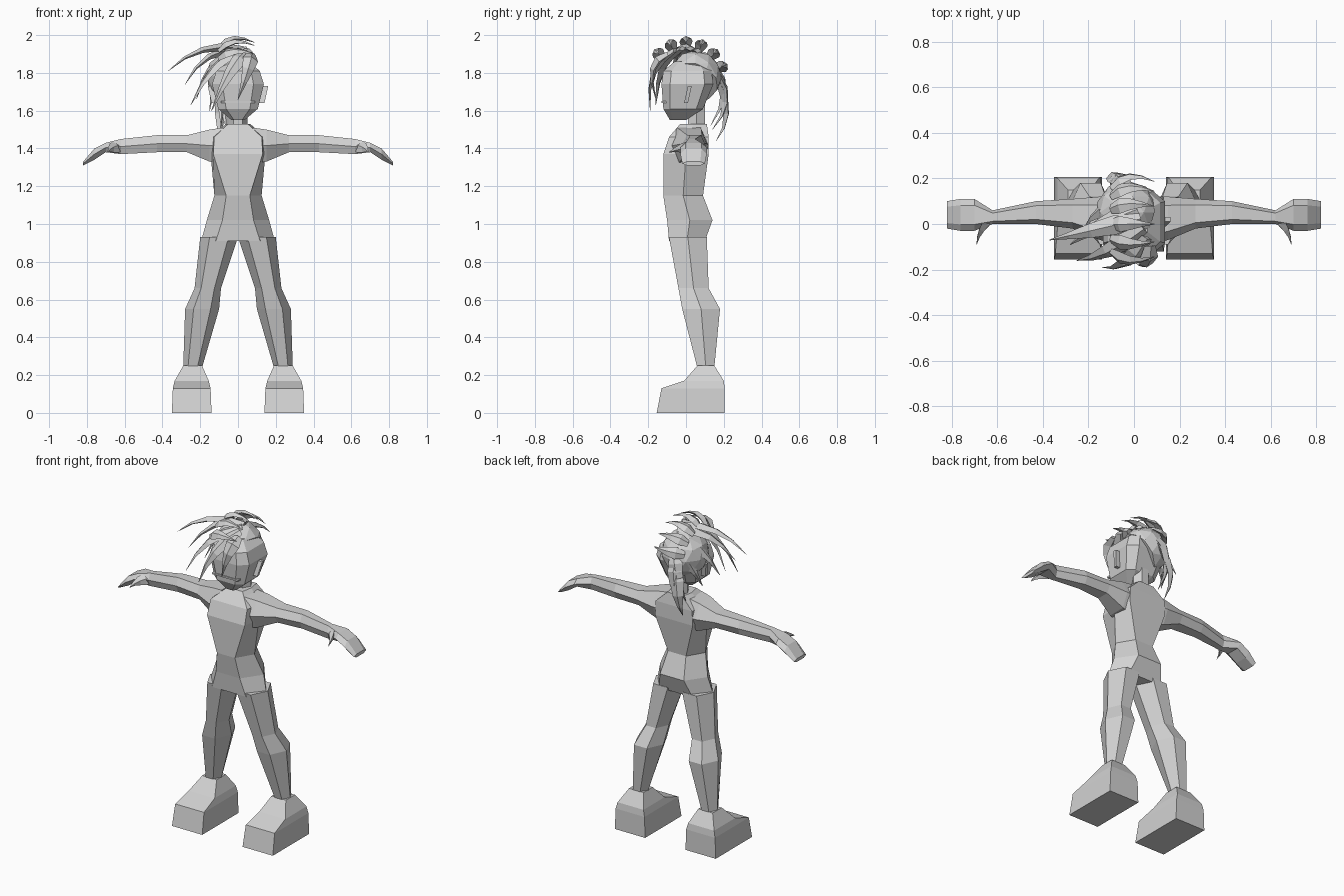
import bpy, bmesh
from math import sin, cos
from mathutils import Vector

cube = bpy.data.objects.get("Cube")
if cube:
    bpy.data.objects.remove(cube, do_unlink=True)

shade = (0.65, 0.65, 0.65, 1)
grey = bpy.data.materials.new("plain_grey")
grey.use_nodes = True
grey.diffuse_color = shade
grey.node_tree.nodes["Principled BSDF"].inputs["Base Color"].default_value = shade


def finish(name, bm, mirror=False):
    """Turn a bmesh into a flat-shaded object, optionally mirrored across x."""
    bmesh.ops.recalc_face_normals(bm, faces=bm.faces)
    mesh = bpy.data.meshes.new(name)
    bm.to_mesh(mesh)
    bm.free()
    mesh.materials.append(grey)
    obj = bpy.data.objects.new(name, mesh)
    bpy.context.collection.objects.link(obj)
    if mirror:
        modifier = obj.modifiers.new("mirror", 'MIRROR')
        modifier.use_mirror_merge = False


def loft(name, rings, mirror=False):
    """Skin a list of equal-sized rings and cap both ends."""
    bm = bmesh.new()
    loops = [[bm.verts.new(point) for point in ring] for ring in rings]
    for lower, upper in zip(loops, loops[1:]):
        for i in range(len(lower)):
            bm.faces.new((lower[i - 1], lower[i], upper[i], upper[i - 1]))
    bm.faces.new(loops[0])
    bm.faces.new(loops[-1])
    finish(name, bm, mirror)


def hexagon(z, half, front, back, middle=0, flat=0.5):
    """Level ring with a flat front and back and one edge on each side."""
    edge = (front + back) / 2
    inner = half * flat
    return [(middle - inner, front, z), (middle + inner, front, z), (middle + half, edge, z),
            (middle + inner, back, z), (middle - inner, back, z), (middle - half, edge, z)]


def octagon(z, half, front, back):
    """Level ring with cut corners."""
    centre, depth, inner = (front + back) / 2, (back - front) / 3, half * 0.6
    near, far = centre - depth, centre + depth
    return [(-inner, front, z), (inner, front, z), (half, near, z), (half, far, z),
            (inner, back, z), (-inner, back, z), (-half, far, z), (-half, near, z)]


def rectangle(z, middle, half, front, back):
    left, right = middle + half, middle - half
    return [(right, front, z), (left, front, z), (left, back, z), (right, back, z)]


def arm_ring(x, front, back, bottom, top):
    """Six-sided upright ring facing along the arm."""
    edge, inset = (bottom + top) / 2, (back - front) / 5
    return [(x, front, edge), (x, front + inset, top), (x, back - inset, top),
            (x, back, edge), (x, back - inset, bottom), (x, front + inset, bottom)]


# Torso from hips to collar
loft("torso", [
    hexagon(z=0.91, half=0.195, front=-0.09, back=0.1, flat=0.6),
    hexagon(z=1.02, half=0.165, front=-0.1, back=0.14),
    hexagon(z=1.15, half=0.125, front=-0.12, back=0.09),
    hexagon(z=1.37, half=0.145, front=-0.12, back=0.12, flat=0.9),
    hexagon(z=1.46, half=0.14, front=-0.09, back=0.12, flat=0.9),
    hexagon(z=1.53, half=0.065, front=-0.03, back=0.11, flat=0.8)])

# Legs with a bent knee and a full calf
loft("leg", [
    hexagon(z=0.93, middle=0.1, half=0.1, front=-0.09, back=0.11),
    hexagon(z=0.66, middle=0.16, half=0.07, front=-0.04, back=0.12),
    hexagon(z=0.55, middle=0.19, half=0.09, front=-0.02, back=0.18),
    hexagon(z=0.24, middle=0.24, half=0.05, front=0.06, back=0.15)], mirror=True)

# Chunky shoes with a sloping toe
loft("shoe", [
    rectangle(z=0, middle=0.245, half=0.105, front=-0.155, back=0.205),
    rectangle(z=0.13, middle=0.245, half=0.1, front=-0.13, back=0.205),
    rectangle(z=0.17, middle=0.245, half=0.09, front=-0.01, back=0.2),
    rectangle(z=0.25, middle=0.24, half=0.05, front=0.06, back=0.15)], mirror=True)

# Arms running out into flat mitten hands
loft("arm", [
    arm_ring(x=0.08, front=-0.09, back=0.12, bottom=1.32, top=1.51),
    arm_ring(x=0.15, front=-0.07, back=0.12, bottom=1.33, top=1.5),
    arm_ring(x=0.27, front=-0.02, back=0.11, bottom=1.38, top=1.47),
    arm_ring(x=0.43, front=0, back=0.1, bottom=1.38, top=1.47),
    arm_ring(x=0.62, front=0, back=0.06, bottom=1.37, top=1.45),
    arm_ring(x=0.7, front=-0.03, back=0.11, bottom=1.38, top=1.43),
    arm_ring(x=0.76, front=-0.03, back=0.11, bottom=1.34, top=1.4),
    arm_ring(x=0.82, front=-0.02, back=0.1, bottom=1.31, top=1.33)], mirror=True)

# Neck, and a head with a narrow chin
loft("neck", [hexagon(z, half=0.05, front=0.01, back=0.1) for z in (1.48, 1.64)])
loft("head", [
    octagon(z=1.55, half=0.035, front=-0.085, back=0),
    octagon(z=1.61, half=0.105, front=-0.12, back=0.09),
    octagon(z=1.74, half=0.137, front=-0.13, back=0.145),
    octagon(z=1.81, half=0.115, front=-0.12, back=0.135),
    octagon(z=1.86, half=0.06, front=-0.06, back=0.09)])
loft("ear", [
    rectangle(z=1.64, middle=0.12, half=0.02, front=-0.01, back=0.01),
    rectangle(z=1.73, middle=0.14, half=0.02, front=0.01, back=0.03)], mirror=True)
# Straight ledge of the mouth
loft("mouth", [rectangle(z, middle=0, half=0.09, front=-0.13, back=-0.08) for z in (1.64, 1.65)])

# Hair cap covering the top and the swept side
bm = bmesh.new()
bmesh.ops.create_icosphere(bm, subdivisions=2, radius=0.14)
bmesh.ops.translate(bm, verts=bm.verts, vec=(-0.03, 0.05, 1.78))
bmesh.ops.bisect_plane(bm, geom=bm.verts[:] + bm.edges[:] + bm.faces[:],
                       plane_co=(0.03, 0.05, 1.78), plane_no=(0.7, -0.2, -0.6), clear_outer=True)
bmesh.ops.holes_fill(bm, edges=bm.edges)
finish("hair_cap", bm)

head_centre = Vector((0, 0.02, 1.72))


def strand(name, root, bend, tip, width, mirror=False):
    """Tapered diamond-section piece along a quadratic curve."""
    rings = []
    steps = 4
    for step in range(steps + 1):
        t = step / steps
        point = root.lerp(bend, t).lerp(bend.lerp(tip, t), t)
        along = (bend - root).lerp(tip - bend, t).normalized()
        side = along.cross(point - head_centre).normalized()
        out = side.cross(along).normalized() / 2
        size = width * max(0.04, min(0.6 + 2 * t, 1.5 * (1 - t), 1))
        rings.append([point + side * size, point + out * size,
                      point - side * size, point - out * size])
    loft(name, rings, mirror)


def crest(angle, radius, x):
    """Point on the arc that runs over the head from brow to nape."""
    return Vector((x, radius * sin(angle), 1.76 + radius * cos(angle)))


# Thumbs
strand("thumb", Vector((0.62, 0.03, 1.41)), Vector((0.68, -0.02, 1.41)),
       Vector((0.69, -0.09, 1.38)), width=0.035, mirror=True)

# Long locks fan from the crest, sweeping to one side and down the nape
tips = ((0, -0.16, 1.66), (-0.14, -0.19, 1.6), (-0.25, -0.16, 1.63),
        (-0.37, -0.07, 1.81), (-0.28, -0.09, 1.74), (-0.22, -0.02, 1.66),
        (-0.15, 0.05, 1.6), (-0.09, 0.13, 1.52), (-0.06, 0.14, 1.5), (-0.09, 0.16, 1.44))
for i, end in enumerate(tips):
    t = i / (len(tips) - 1)
    root, tip = crest(angle=2.2 * t - 0.6, radius=0.17, x=0.07 - t / 8), Vector(end)
    bend = root.lerp(tip, 0.4)
    bend += (bend - head_centre).normalized() * 0.12
    strand(f"hair_lock_{i + 1}", root, bend, tip, width=0.042)

# Short folds standing up along the crest
for i in range(-2, 4):
    angle = i * 0.4
    strand(f"hair_fold_{i + 3}", crest(angle, radius=0.17, x=-0.1),
           crest(angle, radius=0.26, x=-0.03), crest(angle, radius=0.2, x=0.09), width=0.035)
